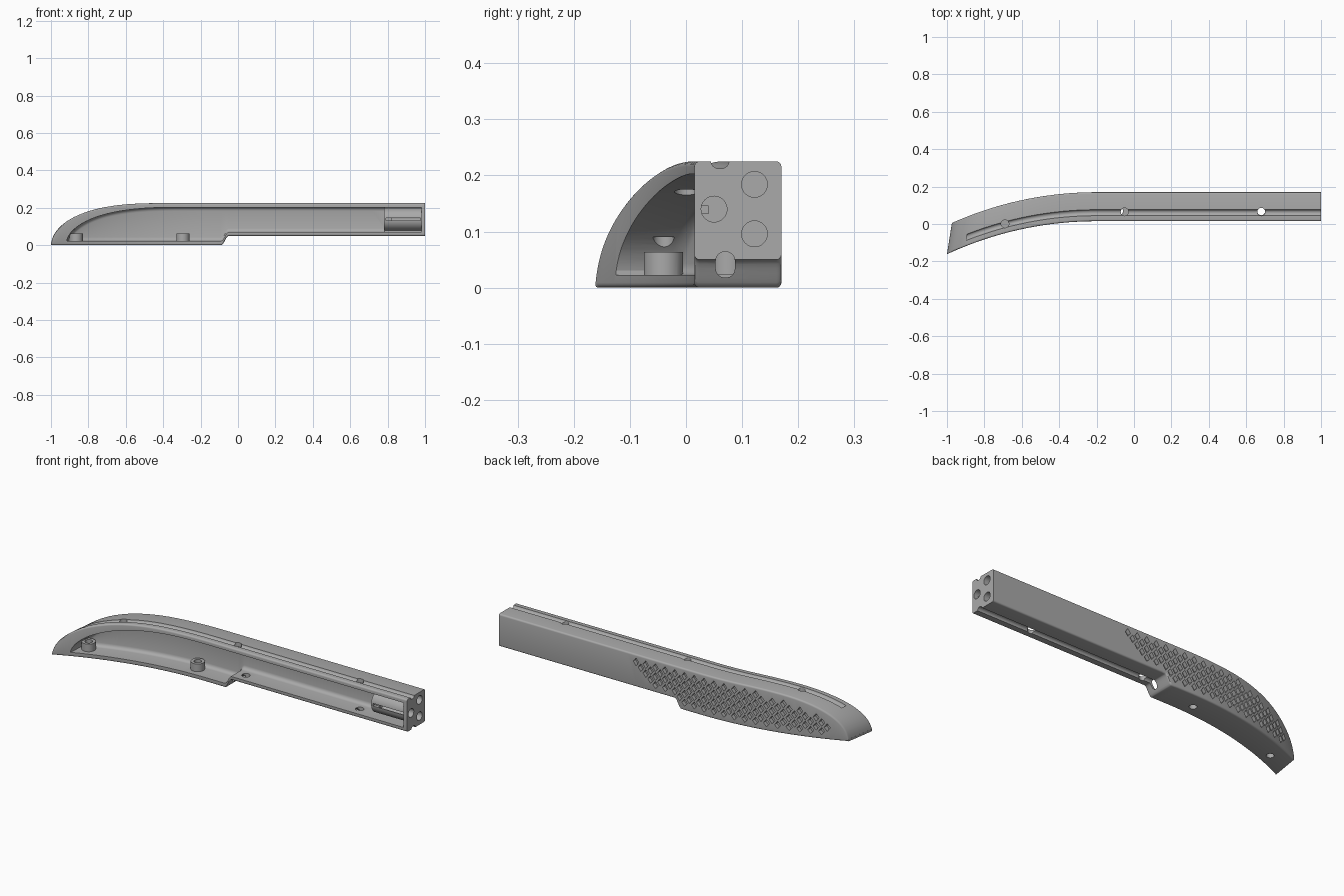
import bpy, bmesh, math
from mathutils import Vector, Matrix

if "Cube" in bpy.data.objects:
    bpy.data.objects.remove(bpy.data.objects["Cube"])

grey = bpy.data.materials.new("plain grey")
grey.use_nodes = True
grey.diffuse_color = (0.4, 0.4, 0.4, 1)
grey.node_tree.nodes["Principled BSDF"].inputs["Base Color"].default_value = (0.4, 0.4, 0.4, 1)

FRONT, BACK = 0.015, 0.17


def sweep(x):
    """Sideways offset of the curved half."""
    d = max(0.0, -0.2 - x)
    return math.sqrt(1.9 ** 2 - d * d) - 1.9


def bend(x, v, z):
    lean = min(1.0, max(0.0, (-0.7 - x) / 0.3))
    x2 = x + 0.17 * max(0.0, v - FRONT) * lean
    return Vector((x2, v + sweep(x2), z))


def arch(x, tip, flat, height):
    t = min(1.0, max(0.0, (flat - x) / (flat - tip)))
    return height * math.sqrt(max(0.0, 1 - t ** 2.6))


def top(x):
    return max(0.012, arch(x, -1.0, -0.4, 0.225))


def bottom(x):
    t = min(1.0, max(0.0, (x + 0.09) / 0.04))
    return 0.05 * t * t * (3 - 2 * t)


def floor(x):
    return 0.023 + bottom(x) * 0.94


def ceiling(x):
    return max(floor(x) + 0.008, arch(x, -0.925, -0.3, 0.203))


def stations(a, b):
    """Positions along the length, dense at the tip and at the step."""
    xs = [a + (b - a) * (i / 56) ** 2 for i in range(57)]
    xs += [-0.09 + 0.005 * i for i in range(9)]
    return sorted(set(round(x, 4) for x in xs if a <= x <= b))


def finish(name, bm):
    bmesh.ops.recalc_face_normals(bm, faces=bm.faces)
    me = bpy.data.meshes.new(name)
    bm.to_mesh(me)
    bm.free()
    me.materials.append(grey)
    ob = bpy.data.objects.new(name, me)
    bpy.context.collection.objects.link(ob)
    return ob


def strip(name, xs, low, high, v0, v1, radius):
    """Loft of rounded rectangles that follows the curve."""
    bm = bmesh.new()
    rings = []
    for x in xs:
        z0, z1 = low(x), high(x)
        r = min(radius, (z1 - z0) * 0.45, (v1 - v0) * 0.45)
        corners = [(v1 - r, z1 - r), (v0 + r, z1 - r), (v0 + r, z0 + r), (v1 - r, z0 + r)]
        ring = []
        for q, (cv, cz) in enumerate(corners):
            for k in range(5):
                a = math.pi / 2 * (q + k / 4)
                ring.append(bm.verts.new(bend(x, cv + r * math.cos(a), cz + r * math.sin(a))))
        rings.append(ring)
    n = len(rings[0])
    for a, b in zip(rings, rings[1:]):
        for i in range(n):
            j = (i + 1) % n
            bm.faces.new((a[i], a[j], b[j], b[i]))
    bm.faces.new(rings[0])
    bm.faces.new(rings[-1])
    return finish(name, bm)


def rod(name, centre, radius, length, along_x=False):
    bm = bmesh.new()
    turn = Matrix.Rotation(math.pi / 2, 4, 'Y') if along_x else Matrix()
    bmesh.ops.create_cone(bm, cap_ends=True, segments=32, radius1=radius, radius2=radius,
                          depth=length, matrix=Matrix.Translation(centre) @ turn)
    return finish(name, bm)


def post(name, x, v, z0, z1, radius):
    return rod(name, Vector((x, v + sweep(x), (z0 + z1) / 2)), radius, z1 - z0)


def combine(body, tool, operation):
    tool.hide_render = True
    mod = body.modifiers.new(operation, 'BOOLEAN')
    mod.operation = operation
    mod.solver = 'EXACT'
    mod.object = tool
    bpy.context.view_layer.objects.active = body
    bpy.ops.object.modifier_apply(modifier=mod.name)
    bpy.data.objects.remove(tool)


def grip_cutter():
    """Staggered diamond pockets on the back wall."""
    bm = bmesh.new()
    for col in range(38):
        x = 0.18 - col * 0.029
        for row in range(6):
            z = 0.185 - row * 0.048 - (col % 2) * 0.024
            edge = bottom(x - 0.02) + 0.022
            if z < edge + 0.002 or z > top(x - 0.03) - 0.035 or x > 0.19 - (0.19 - z) * 0.9:
                continue
            shape = [(x - 0.016, z), (x, max(edge, z - 0.021)), (x + 0.016, z), (x, z + 0.021)]
            near = [bm.verts.new(bend(px, BACK + 0.02, pz)) for px, pz in shape]
            far = [bm.verts.new(bend(px, BACK - 0.02, pz)) for px, pz in shape]
            bm.faces.new(near)
            bm.faces.new(far)
            for i in range(4):
                j = (i + 1) % 4
                bm.faces.new((near[i], near[j], far[j], far[i]))
    return finish("grip_cutter", bm)


# Outer body, hollowed from the front
handle = strip("handle_shell", stations(-1.0, 1.0), bottom, top, FRONT, BACK, 0.009)
combine(handle, strip("cavity", stations(-0.92, 0.98), floor, ceiling, -0.06, 0.125, 0.02), 'DIFFERENCE')

# Split round boss and its backing at the straight end
boss = rod("end_boss", Vector((0.885, 0.083, 0.138)), 0.06, 0.21, True)
combine(handle, boss, 'UNION')
backing = strip("boss_backing", [0.782, 0.99], lambda x: 0.06, lambda x: 0.21, 0.085, 0.14, 0.002)
combine(handle, backing, 'UNION')
slit = strip("boss_slit", [0.79, 0.975], lambda x: 0.132, lambda x: 0.146, 0.0, 0.04, 0.001)
combine(handle, slit, 'DIFFERENCE')

# Screw posts on the floor
for x in (-0.865, -0.295):
    combine(handle, post("screw_post", x, 0.08, 0.012, 0.064, 0.035), 'UNION')
    combine(handle, post("screw_hole", x, 0.08, -0.02, 0.09, 0.019), 'DIFFERENCE')

# Cable grooves along the top and under the straight half
groove = strip("top_groove", stations(-0.9, 1.02), lambda x: top(x) - 0.013,
               lambda x: top(x) + 0.03, 0.044, 0.077, 0.015)
combine(handle, groove, 'DIFFERENCE')
groove = strip("bottom_groove", stations(-0.088, 1.02), lambda x: 0.018,
               lambda x: 0.064, 0.053, 0.087, 0.016)
combine(handle, groove, 'DIFFERENCE')

# Holes through the top and the floor
for x in (0.68, -0.05, -0.69):
    combine(handle, post("top_hole", x, 0.065, 0.15, 0.26, 0.021), 'DIFFERENCE')
for x in (0.68, 0.0):
    combine(handle, post("floor_hole", x, 0.068, 0.02, 0.1, 0.021), 'DIFFERENCE')

# Bores in the end face
for v, z in ((0.05, 0.14), (0.122, 0.184), (0.122, 0.096)):
    combine(handle, rod("end_bore", Vector((0.92, v, z)), 0.023, 0.2, True), 'DIFFERENCE')

# Grip pattern
combine(handle, grip_cutter(), 'DIFFERENCE')

bpy.ops.object.select_all(action='DESELECT')
handle.select_set(True)
bpy.context.view_layer.objects.active = handle
bpy.ops.object.shade_smooth_by_angle(angle=math.radians(30))
